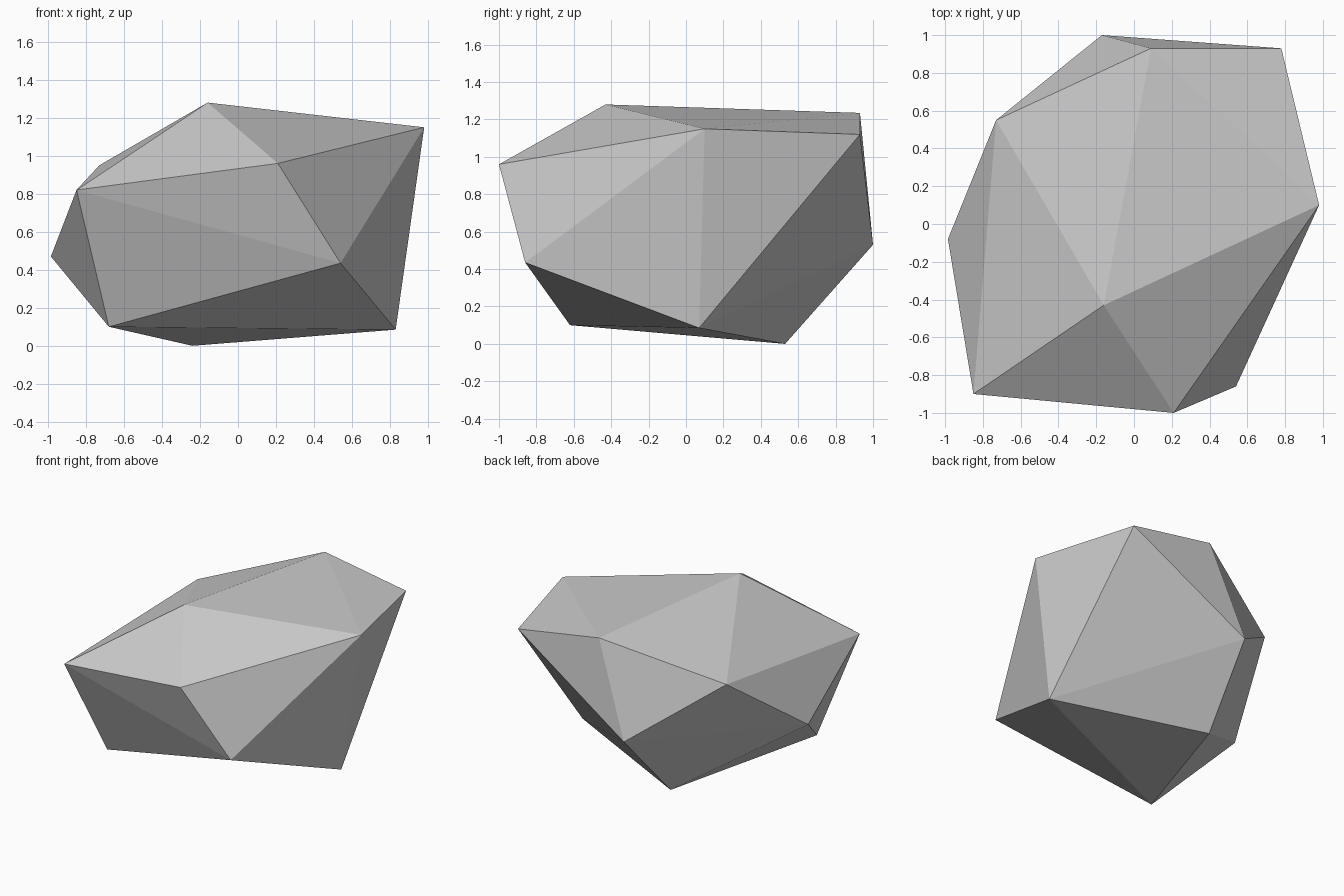
import bpy
import bmesh

# Remove the default cube
cube = bpy.data.objects.get("Cube")
if cube:
    bpy.data.objects.remove(cube, do_unlink=True)

# Stone colour
stone = bpy.data.materials.new("grey_stone")
stone.use_nodes = True
colour = (0.6, 0.6, 0.6, 1)
stone.diffuse_color = colour
stone.node_tree.nodes["Principled BSDF"].inputs["Base Color"].default_value = colour

# Corners of the boulder, grouped by level
crown = [(-0.16, -0.43, 1.28), (0.09, 0.93, 1.235), (0.98, 0.10, 1.15), (0.78, 0.93, 1.12)]
shoulder = [(0.21, -1.0, 0.96), (-0.73, 0.55, 0.95), (-0.85, -0.90, 0.82)]
waist = [(-0.17, 1.0, 0.53), (-0.985, -0.08, 0.47), (0.54, -0.86, 0.435)]
base = [(-0.68, -0.62, 0.10), (0.83, 0.07, 0.085), (-0.24, 0.53, 0.0)]


def make_rock(name, corners, material):
    """Wrap the corners in a flat-faceted convex hull."""
    bm = bmesh.new()
    for corner in corners:
        bm.verts.new(corner)
    bmesh.ops.convex_hull(bm, input=bm.verts[:])
    bmesh.ops.recalc_face_normals(bm, faces=bm.faces[:])
    for face in bm.faces:
        face.smooth = False
    mesh = bpy.data.meshes.new(name)
    bm.to_mesh(mesh)
    bm.free()
    mesh.materials.append(material)
    obj = bpy.data.objects.new(name, mesh)
    bpy.context.collection.objects.link(obj)
    return obj


# Faceted boulder
make_rock("boulder", crown + shoulder + waist + base, stone)
